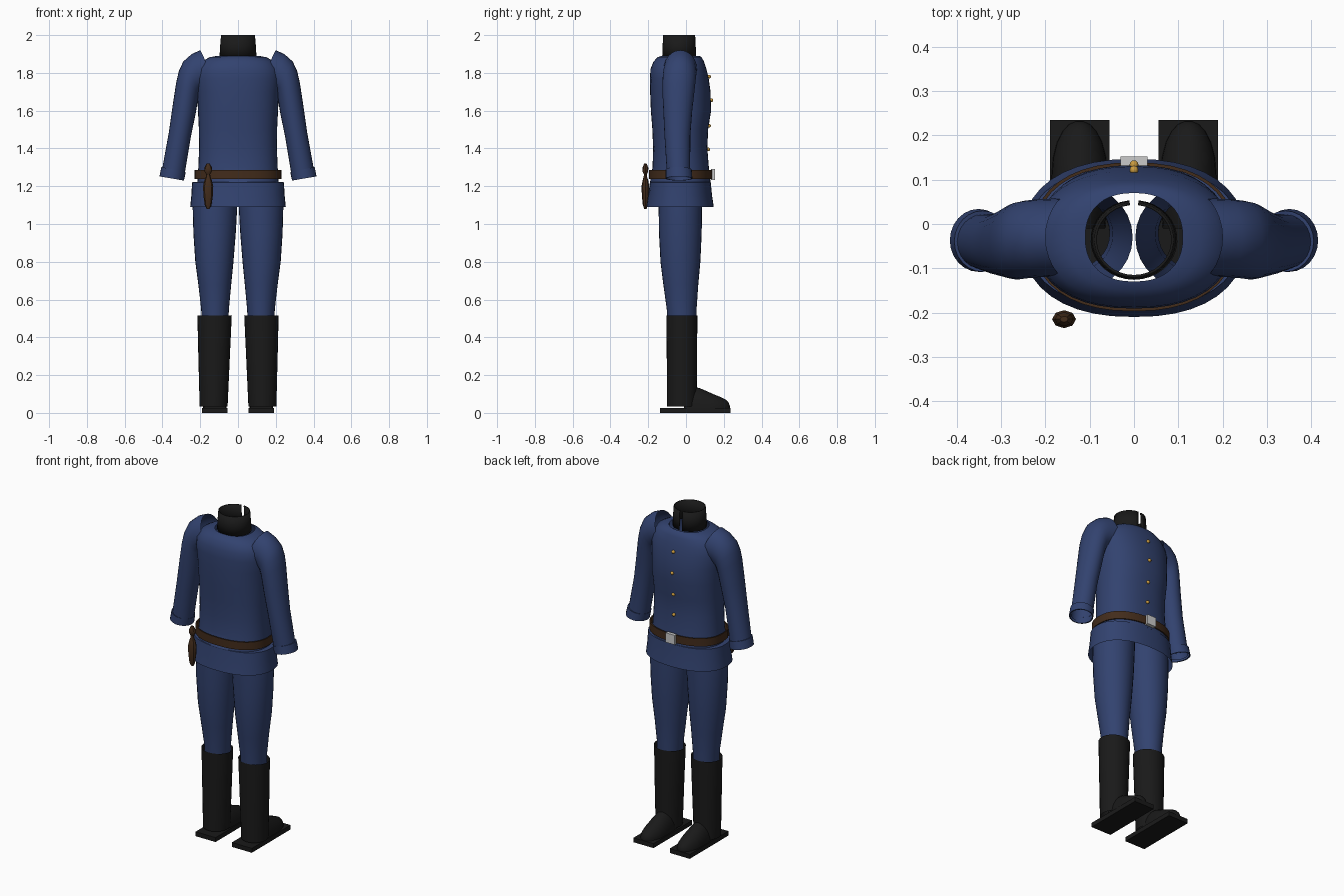
import bpy, bmesh, math
from mathutils import Vector

if "Cube" in bpy.data.objects:
    bpy.data.objects.remove(bpy.data.objects["Cube"])


def material(name, rgb):
    m = bpy.data.materials.new(name)
    m.diffuse_color = (*rgb, 1)
    m.use_nodes = True
    m.node_tree.nodes["Principled BSDF"].inputs["Base Color"].default_value = m.diffuse_color
    return m


BLUE = material("blue cloth", (0.032, 0.055, 0.16))
BLACK = material("black leather", (0.01, 0.01, 0.01))
BROWN = material("brown leather", (0.055, 0.025, 0.011))
STEEL = material("steel", (0.65, 0.65, 0.67))
GOLD = material("brass", (0.6, 0.33, 0.05))


def ring(x0, x1, y0, y1, z, n=32, p=2.0):
    """Level superellipse filling the given x and y extents."""
    pts = []
    for i in range(n):
        a = 2 * math.pi * i / n
        c, s = math.cos(a), math.sin(a)
        ex = math.copysign(abs(c) ** (2 / p), c)
        ey = math.copysign(abs(s) ** (2 / p), s)
        pts.append(Vector(((x0 + x1) / 2 + (x1 - x0) / 2 * ex,
                           (y0 + y1) / 2 + (y1 - y0) / 2 * ey, z)))
    return pts


def finish(bm, name, mat, angle=40):
    bmesh.ops.recalc_face_normals(bm, faces=bm.faces)
    me = bpy.data.meshes.new(name)
    bm.to_mesh(me)
    bm.free()
    ob = bpy.data.objects.new(name, me)
    bpy.context.collection.objects.link(ob)
    me.materials.append(mat)
    bpy.ops.object.select_all(action='DESELECT')
    ob.select_set(True)
    bpy.context.view_layer.objects.active = ob
    if angle:
        bpy.ops.object.shade_smooth_by_angle(angle=math.radians(angle))
    return ob


def loft(name, rings, mat, closed=True, caps=False, loop=False, side=1, angle=40):
    """Skin a list of rings; side=-1 mirrors across x."""
    bm = bmesh.new()
    vs = [[bm.verts.new((side * p.x, p.y, p.z)) for p in r] for r in rings]
    if loop:
        vs.append(vs[0])
    n = len(vs[0])
    for a, b in zip(vs, vs[1:]):
        for i in range(n if closed else n - 1):
            j = (i + 1) % n
            bm.faces.new((a[i], a[j], b[j], b[i]))
    if caps:
        bm.faces.new(vs[0])
        bm.faces.new(vs[-1])
    return finish(bm, name, mat, angle)


def box(name, x0, x1, y0, y1, z0, z1, mat):
    bm = bmesh.new()
    bmesh.ops.create_cube(bm, size=1)
    for v in bm.verts:
        v.co = ((x0 + x1) / 2 + v.co.x * (x1 - x0), (y0 + y1) / 2 + v.co.y * (y1 - y0),
                (z0 + z1) / 2 + v.co.z * (z1 - z0))
    return finish(bm, name, mat, 0)


# Jacket body with stepped skirt: z, half width, back y, front y
body = [(1.89, .11, -.13, .07), (1.883, .15, -.15, .083), (1.86, .193, -.172, .095),
        (1.82, .218, -.188, .108), (1.77, .224, -.191, .12), (1.7, .217, -.19, .13),
        (1.6, .212, -.186, .133), (1.5, .207, -.178, .117), (1.4, .206, -.174, .113),
        (1.3, .21, -.177, .121), (1.222, .215, -.19, .13), (1.221, .243, -.191, .131),
        (1.15, .247, -.2, .138), (1.09, .253, -.21, .147)]
loft("jacket", [ring(-w, w, a, b, z, 40, 2.3) for z, w, a, b in body], BLUE)

# Standing collar, slit at the front
arc = [math.pi / 2 + 0.11 + (2 * math.pi - 0.22) * i / 32 for i in range(33)]
collar = loft("collar", [[Vector((w * math.cos(a), -.036 + d * math.sin(a), z)) for a in arc]
                         for z, w, d in ((1.885, .098, .09), (1.94, .095, .088), (2.0, .09, .085))],
              BLACK, closed=False)
mod = collar.modifiers.new("thickness", 'SOLIDIFY')
mod.thickness = 0.006

# Belt band and buckle
loft("belt", [ring(-.223 - t, .223 + t, -.19 - t, .132 + t, z, 40, 2.3)
              for t, z in ((0, 1.237), (.007, 1.237), (.007, 1.285), (0, 1.285))],
     BROWN, loop=True)
box("buckle", -.03, .03, .132, .153, 1.232, 1.29, STEEL)

# Front buttons
for z, y in ((1.78, .122), (1.655, .134), (1.52, .122), (1.395, .117)):
    bm = bmesh.new()
    bmesh.ops.create_uvsphere(bm, u_segments=12, v_segments=8, radius=0.01)
    for v in bm.verts:
        v.co += Vector((0, y, z))
    finish(bm, "button", GOLD)

# Hanging sheath and its knob on the belt
for name, prof in (("sheath", ((1.08, .008), (1.1, .018), (1.15, .025), (1.2, .027),
                               (1.23, .02), (1.25, .012), (1.268, .01))),
                   ("sheath_knob", ((1.262, .01), (1.277, .019), (1.297, .021), (1.32, .009)))):
    loft(name, [ring(-.158 - r, -.158 + r, -.215 - .75 * r, -.215 + .75 * r, z, 8)
                for z, r in prof], BROWN, caps=True)


def arm_ring(xo, zo, xi, zi, y0, y1, n=24, pull=0):
    """Tilted ring between an outer and an inner point of the front outline."""
    pts = []
    for i in range(n):
        a = 2 * math.pi * i / n
        t = (1 + math.cos(a)) / 2
        s = math.sin(a)
        pts.append(Vector((xi + (xo - xi) * t - pull * s * s,
                           (y0 + y1) / 2 + (y1 - y0) / 2 * s, zi + (zo - zi) * t)))
    return pts


sleeve = [(.2, 1.92, .17, 1.72, -.118, .058), (.245, 1.9, .185, 1.71, -.12, .056),
          (.29, 1.86, .2, 1.7, -.123, .053), (.313, 1.81, .205, 1.69, -.125, .05),
          (.327, 1.75, .212, 1.66, -.125, .045), (.347, 1.62, .225, 1.58, -.12, .033),
          (.367, 1.48, .25, 1.46, -.114, .023), (.398, 1.31, .28, 1.28, -.103, .022),
          (.405, 1.26, .285, 1.24, -.1, .022)]
cuff = [(.397, 1.3, .283, 1.272, -.103, .022), (.406, 1.302, .277, 1.274, -.108, .03),
        (.416, 1.252, .286, 1.23, -.108, .034), (.408, 1.252, .293, 1.231, -.103, .028)]
leg = [(1.21, .003, .235, -.145, .085), (1.09, .004, .24, -.145, .085),
       (.95, .012, .236, -.143, .083), (.8, .024, .226, -.135, .076),
       (.68, .036, .21, -.12, .065), (.55, .048, .195, -.102, .056), (.42, .055, .19, -.095, .053)]
shaft = [(.515, .033, .215, -.104, .06), (.3, .043, .21, -.102, .059), (.035, .055, .203, -.1, .056)]
# Shoe upper stations: y, half width, height above the sole
toe = [(-.01, .058, .105), (.03, .061, .115), (.07, .063, .107), (.11, .063, .09),
       (.15, .06, .072), (.185, .051, .058), (.21, .038, .045), (.225, .024, .03), (.232, .008, .012)]

for side, tag in ((1, "right"), (-1, "left")):
    loft(tag + "_sleeve", [arm_ring(*r, pull=.022 if i == 0 else 0)
                           for i, r in enumerate(sleeve)], BLUE, side=side)
    loft(tag + "_cuff", [arm_ring(*r) for r in cuff], BLUE, side=side)
    loft(tag + "_trouser_leg", [ring(a, b, c, d, z, 28) for z, a, b, c, d in leg], BLUE, side=side)
    loft(tag + "_boot_shaft", [ring(a, b, c, d, z, 28) for z, a, b, c, d in shaft], BLACK, side=side)
    loft(tag + "_boot_toe",
         [[Vector((.123 + w * math.cos(math.pi * i / 14), y, .025 + h * math.sin(math.pi * i / 14)))
           for i in range(15)] for y, w, h in toe], BLACK, caps=True, side=side)
    x0, x1 = sorted((side * .055, side * .19))
    box(tag + "_boot_sole", x0, x1, -.138, .235, 0, .027, BLACK)
